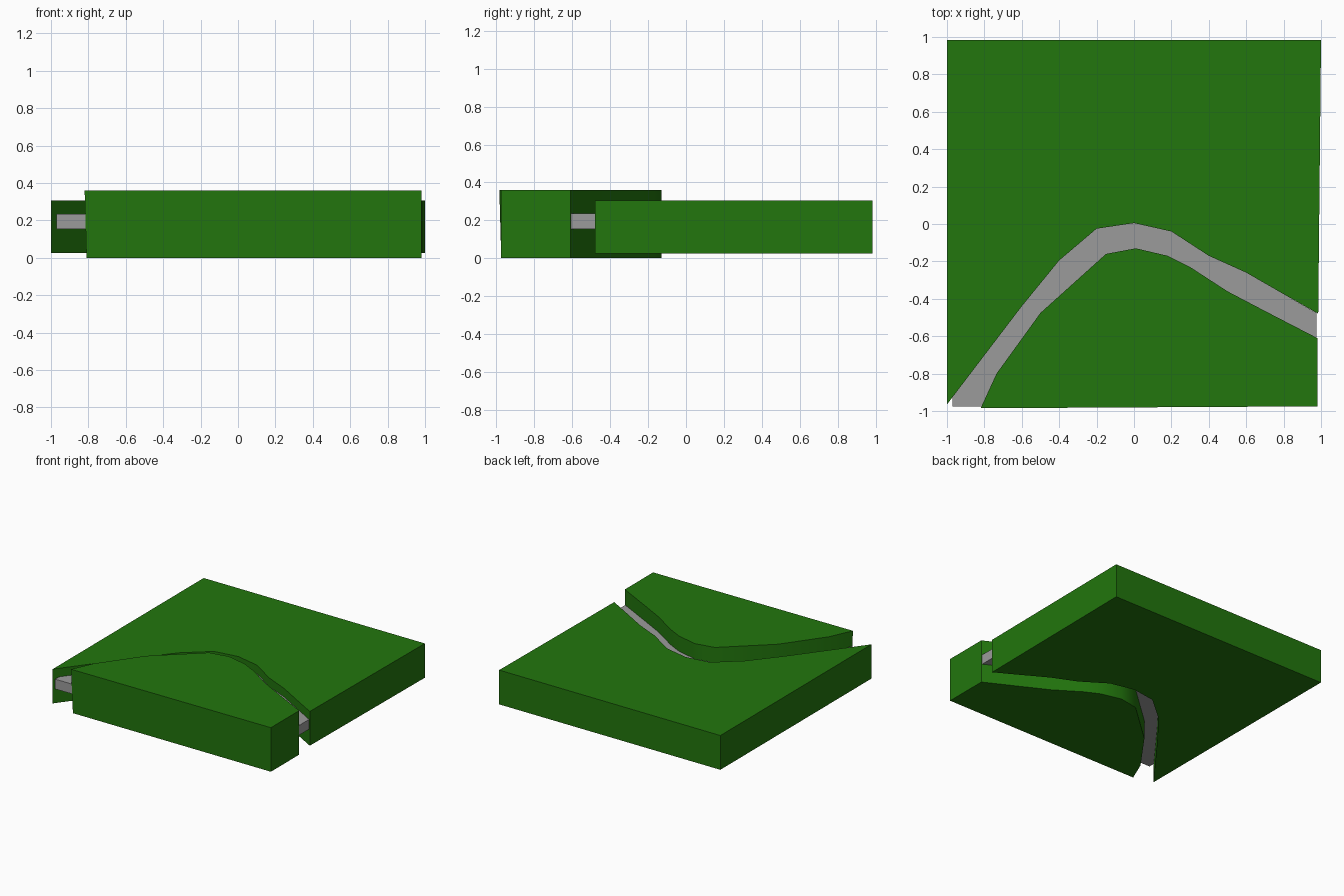
import bpy
import bmesh
from math import radians

cube = bpy.data.objects.get("Cube")
if cube:
    bpy.data.objects.remove(cube, do_unlink=True)


def material(name, color):
    mat = bpy.data.materials.new(name)
    mat.use_nodes = True
    mat.diffuse_color = color
    mat.node_tree.nodes["Principled BSDF"].inputs["Base Color"].default_value = color
    return mat


def slab(name, outline, bottom, top, mat):
    """Extrude a counter-clockwise outline between two heights."""
    bm = bmesh.new()
    base = bm.faces.new([bm.verts.new((x, y, bottom)) for x, y in outline])
    moved = bmesh.ops.extrude_face_region(bm, geom=[base], use_keep_orig=True)["geom"]
    for v in moved:
        if isinstance(v, bmesh.types.BMVert):
            v.co.z = top
    bmesh.ops.recalc_face_normals(bm, faces=bm.faces)
    mesh = bpy.data.meshes.new(name)
    bm.to_mesh(mesh)
    bm.free()
    mesh.materials.append(mat)
    obj = bpy.data.objects.new(name, mesh)
    bpy.context.collection.objects.link(obj)
    bpy.ops.object.select_all(action="DESELECT")
    obj.select_set(True)
    bpy.context.view_layer.objects.active = obj
    bpy.ops.object.shade_smooth_by_angle(angle=radians(35))
    return obj


green = material("grass green", (0.016, 0.18, 0.004, 1))
grey = material("path grey", (0.33, 0.33, 0.33, 1))

# The two banks of the winding path, from left to right
back_bank = [(-0.6, -0.44), (-0.4, -0.195), (-0.2, -0.025), (0, 0.005), (0.2, -0.04),
             (0.4, -0.17), (0.6, -0.26), (0.8, -0.375), (0.985, -0.48)]
front_bank = [(-0.735, -0.8), (-0.5, -0.475), (-0.35, -0.34), (-0.15, -0.16), (0.01, -0.13),
              (0.18, -0.17), (0.3, -0.23), (0.5, -0.36), (0.7, -0.465), (0.98, -0.61)]

# Large back land
slab("back_land", [(-1, -0.965)] + back_bank + [(1, 0.985), (-1, 0.985)], 0.025, 0.305, green)

# Taller front land, its outer corner leaning out slightly at the top
front_land = slab("front_land", [(-0.82, -0.985)] + front_bank + [(0.98, -0.975)], 0, 0.36, green)
for v in front_land.data.vertices:
    if v.co.x < -0.8 and v.co.z < 0.1:
        v.co.x += 0.01
        v.co.y += 0.01

# Sunken path filling the gap
path = [(-0.97, -0.975), (-0.97, -0.925)] + back_bank[:-1] + [(0.975, -0.475), (0.975, -0.61)]
path += front_bank[-2::-1] + [(-0.815, -0.975)]
slab("path", path, 0.155, 0.235, grey)
